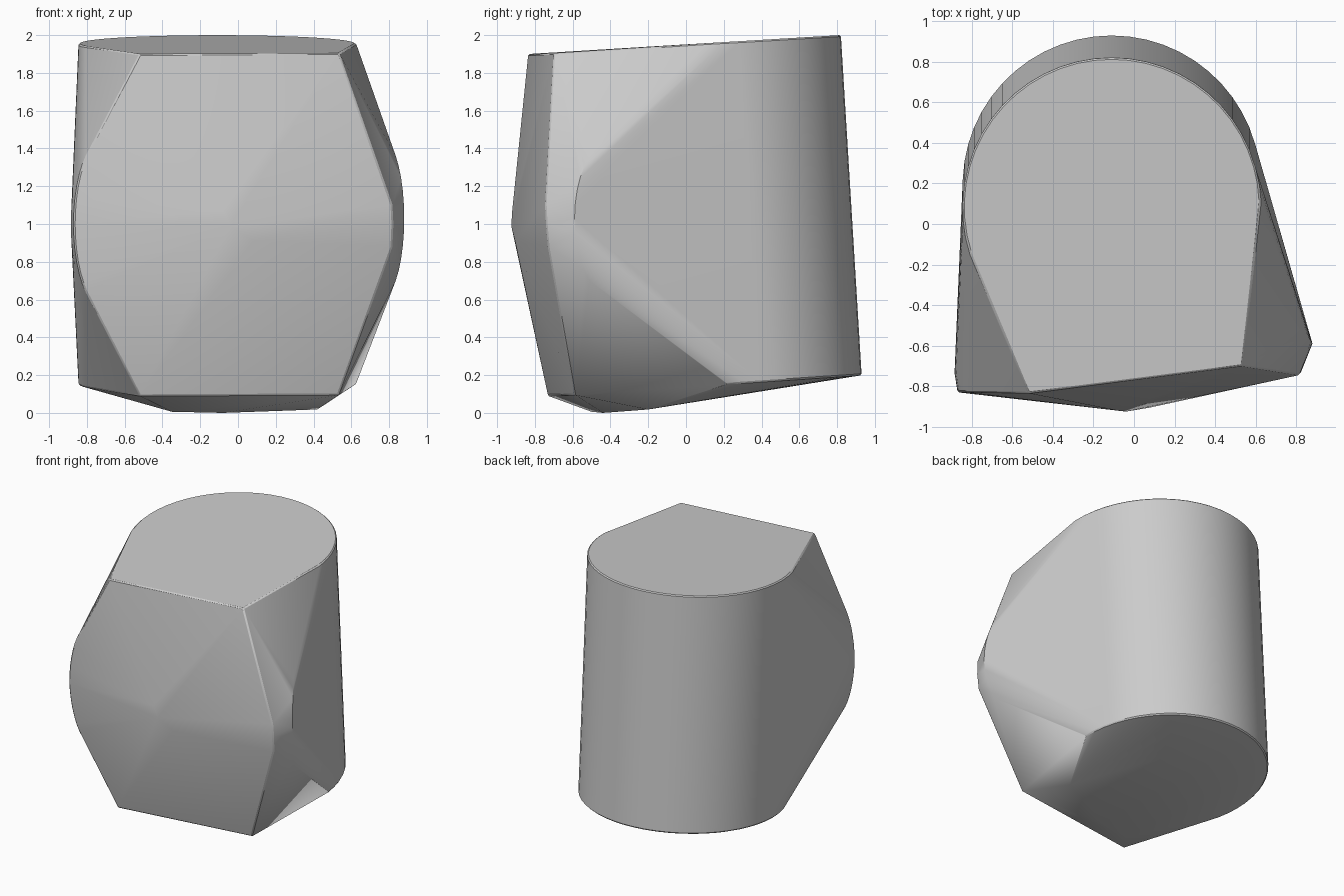
import bpy, bmesh, math

cube = bpy.data.objects.get("Cube")
if cube:
    bpy.data.objects.remove(cube, do_unlink=True)

CENTRE_X, RADIUS = -0.11, 0.735


def rim(centre_y, base_z, slope, corners):
    """Tilted rim: a round back half joined to two front corners."""
    pts = []
    for i in range(33):
        a = math.radians(-18 + 216 * i / 32)
        x = CENTRE_X + RADIUS * math.cos(a)
        y = centre_y + RADIUS * math.sin(a)
        # the right flank leaves the circle early and runs straight forward
        if a >= 0 or x < 0:
            pts.append((x, y, base_z + slope * y))
    return pts + corners


# Top and bottom rims
points = rim(0.085, 1.951, 0.06, [(-0.52, -0.835, 1.9), (0.535, -0.70, 1.905)])
points += rim(0.195, 0.138, 0.066, [(-0.52, -0.73, 0.09), (0.53, -0.59, 0.095)])

# Shallow keel under the base
points += [(0.42, -0.2, 0.018), (-0.35, -0.5, 0.006), (-0.08, -0.44, 0.0)]

# Pointed front
points += [(-0.08, -0.92, 1.07), (0.08, -0.905, 0.91), (-0.04, -0.925, 0.99)]

# Left bulge: a front edge and a slightly wider side edge, both curved
for i in range(13):
    a = math.radians(-54 + 108 * i / 12)
    c, z = math.cos(a), 1.0 + 0.44 * math.sin(a)
    lean = 0.03 * min(0, math.sin(a))
    points.append((-0.715 - 0.155 * c, -0.83 - lean, z))
    points.append((-0.725 - 0.16 * c, -0.735 - lean, z))

# Right bulge: a flat front edge and a curved side edge
points += [(0.815, -0.745, 1.10), (0.82, -0.74, 1.0), (0.815, -0.73, 0.88)]
for i in range(11):
    a = math.radians(-50 + 100 * i / 10)
    points.append((0.755 + 0.125 * math.cos(a),
                   -0.37 - 0.22 * math.cos(a), 1.03 + 0.43 * math.sin(a)))

# Skin all the outlines with one convex surface
bm = bmesh.new()
for p in points:
    bm.verts.new(p)
hull = bmesh.ops.convex_hull(bm, input=bm.verts)
loose = {g for g in hull["geom_interior"] + hull["geom_unused"]
         if isinstance(g, bmesh.types.BMVert)}
bmesh.ops.delete(bm, geom=list(loose), context='VERTS')
bmesh.ops.dissolve_limit(bm, angle_limit=math.radians(1.0),
                         verts=bm.verts, edges=bm.edges)
bmesh.ops.recalc_face_normals(bm, faces=bm.faces)
mesh = bpy.data.meshes.new("faceted_body")
bm.to_mesh(mesh)
bm.free()

body = bpy.data.objects.new("faceted_body", mesh)
bpy.context.collection.objects.link(body)

# Plain grey finish
grey = bpy.data.materials.new("light_grey")
grey.use_nodes = True
colour = (0.6, 0.6, 0.6, 1.0)
grey.diffuse_color = colour
grey.node_tree.nodes["Principled BSDF"].inputs["Base Color"].default_value = colour
mesh.materials.append(grey)

# Fine softening of the hard edges
bevel = body.modifiers.new("edge_softening", 'BEVEL')
bevel.width = 0.008
bevel.segments = 1
bevel.limit_method = 'ANGLE'
bevel.angle_limit = math.radians(40)

bpy.context.view_layer.objects.active = body
body.select_set(True)
bpy.ops.object.shade_smooth_by_angle(angle=math.radians(35))
